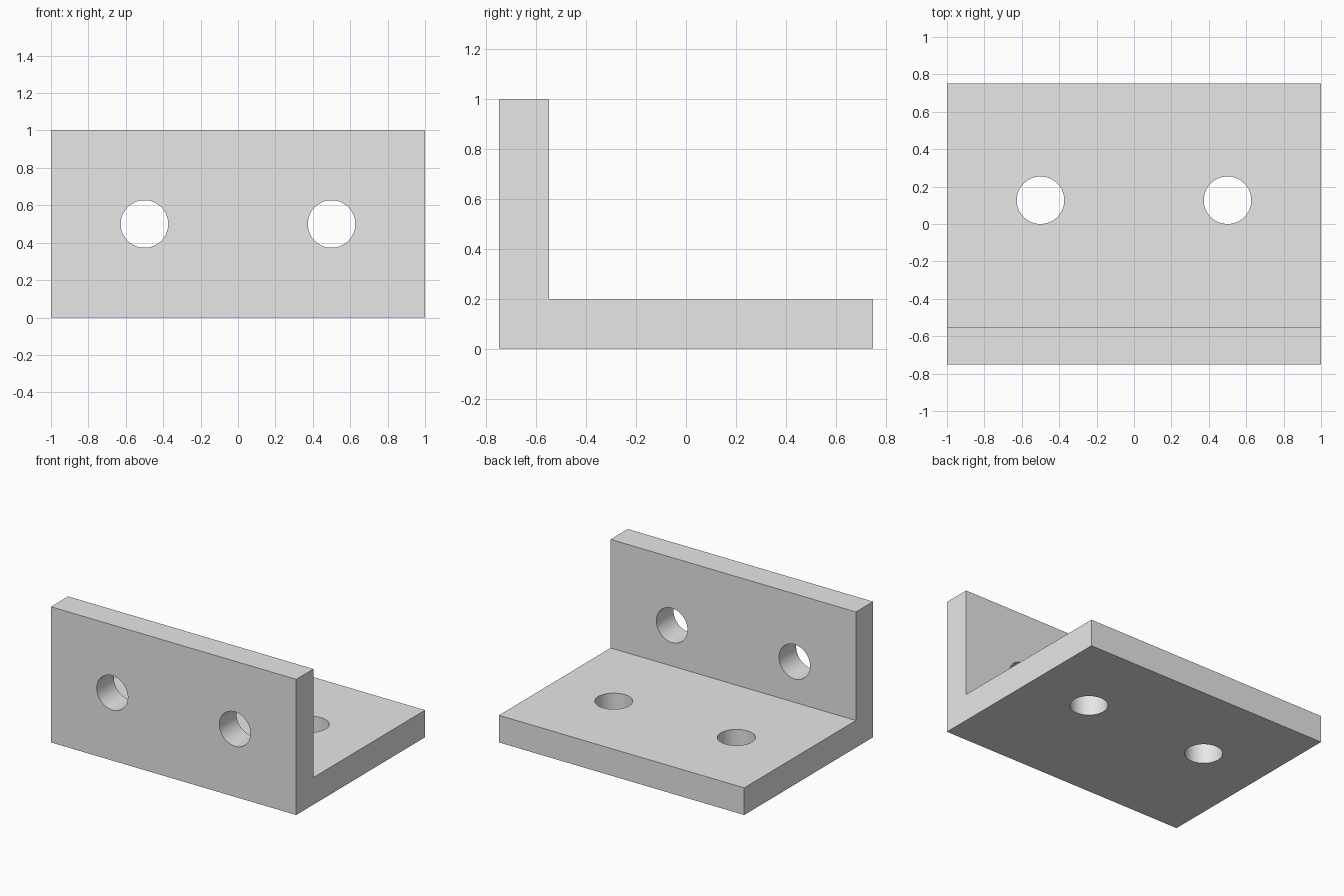
import bpy
import bmesh
from math import radians

# Remove the default cube
cube = bpy.data.objects.get("Cube")
if cube:
    bpy.data.objects.remove(cube, do_unlink=True)

WIDTH, DEPTH, HEIGHT, THICK = 2.0, 1.5, 1.0, 0.2
HOLE_RADIUS = 0.127

# Plain grey metal
grey = bpy.data.materials.new("grey_metal")
grey.use_nodes = True
grey.diffuse_color = (0.8, 0.8, 0.8, 1)
grey.node_tree.nodes["Principled BSDF"].inputs["Base Color"].default_value = (0.8, 0.8, 0.8, 1)

# L-shaped profile in the y-z plane, extruded along x
front, back = -DEPTH / 2, DEPTH / 2
profile = [(front, 0), (back, 0), (back, THICK),
           (front + THICK, THICK), (front + THICK, HEIGHT), (front, HEIGHT)]
bm = bmesh.new()
face = bm.faces.new([bm.verts.new((-WIDTH / 2, y, z)) for y, z in profile])
swept = bmesh.ops.extrude_face_region(bm, geom=[face])["geom"]
bmesh.ops.translate(bm, vec=(WIDTH, 0, 0),
                    verts=[g for g in swept if isinstance(g, bmesh.types.BMVert)])
bmesh.ops.recalc_face_normals(bm, faces=bm.faces[:])
mesh = bpy.data.meshes.new("angle_bracket")
bm.to_mesh(mesh)
bm.free()
bracket = bpy.data.objects.new("angle_bracket", mesh)
bpy.context.collection.objects.link(bracket)
mesh.materials.append(grey)


def drill(name, location, tilt):
    """Cut a round bolt hole through the bracket."""
    bpy.ops.mesh.primitive_cylinder_add(vertices=64, radius=HOLE_RADIUS, depth=2 * THICK,
                                        location=location, rotation=(tilt, 0, 0))
    cutter = bpy.context.object
    cutter.name = name
    cutter.data.materials.append(grey)
    cut = bracket.modifiers.new(name, "BOOLEAN")
    cut.operation, cut.solver, cut.object = "DIFFERENCE", "EXACT", cutter
    return cutter


# Two bolt holes in each plate
cutters = []
for side, x in (("right", -0.5), ("left", 0.5)):
    cutters.append(drill(f"wall_hole_{side}", (x, front + THICK / 2, 0.5), radians(90)))
    cutters.append(drill(f"base_hole_{side}", (x, 0.127, THICK / 2), 0))

# Apply the cuts, discard the cutters and smooth the hole walls
bpy.ops.object.select_all(action="DESELECT")
bracket.select_set(True)
bpy.context.view_layer.objects.active = bracket
for name in [m.name for m in bracket.modifiers]:
    bpy.ops.object.modifier_apply(modifier=name)
for cutter in cutters:
    bpy.data.objects.remove(cutter, do_unlink=True)
bpy.ops.object.shade_smooth_by_angle(angle=radians(30))
